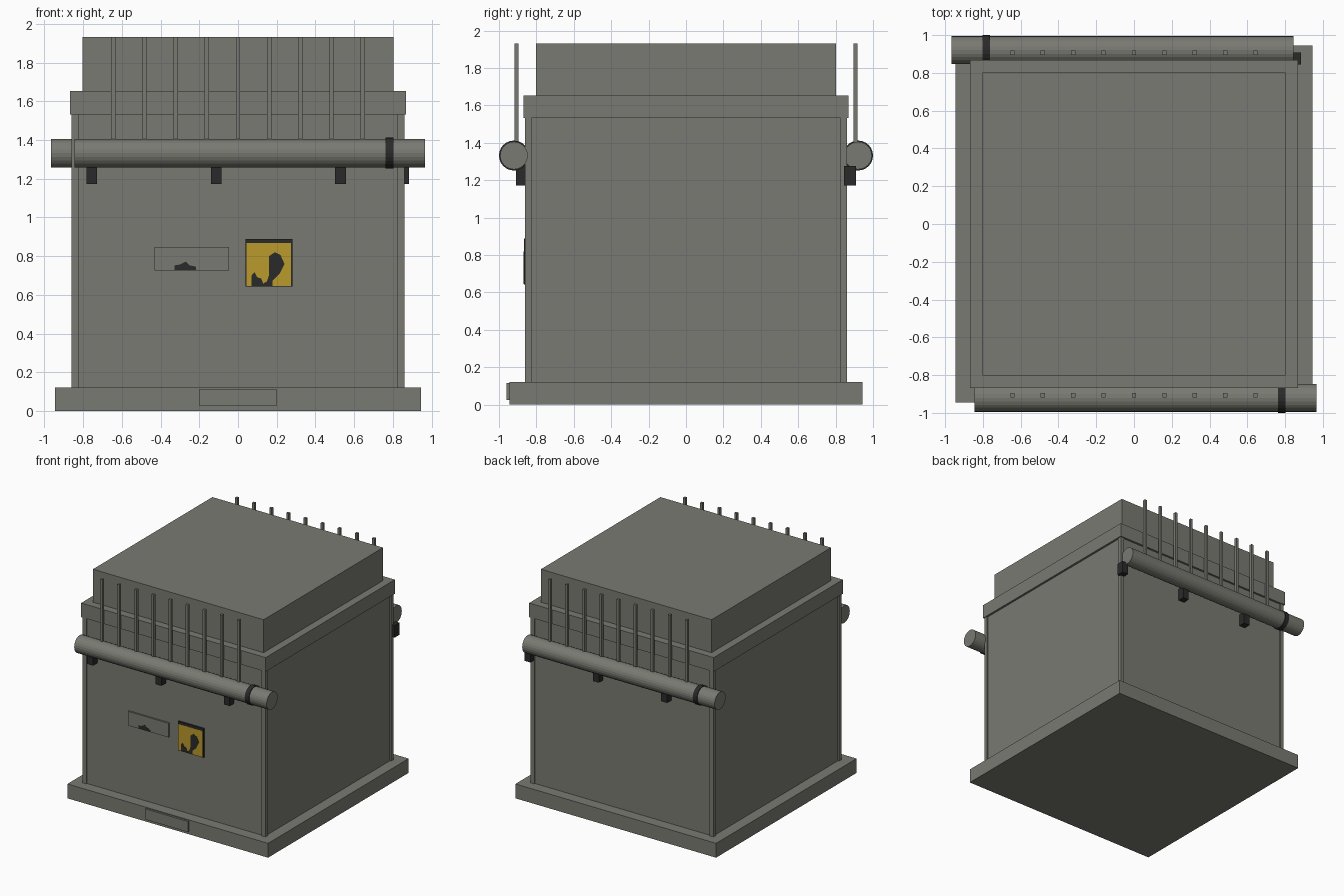
import bpy, bmesh
from mathutils import Matrix

if "Cube" in bpy.data.objects:
    bpy.data.objects.remove(bpy.data.objects["Cube"], do_unlink=True)


def material(name, r, g, b):
    m = bpy.data.materials.new(name)
    m.use_nodes = True
    m.diffuse_color = (r, g, b, 1)
    m.node_tree.nodes["Principled BSDF"].inputs["Base Color"].default_value = (r, g, b, 1)
    return m


grey = material("grey paint", 0.195, 0.195, 0.17)
black = material("black rubber", 0.023, 0.023, 0.023)
yellow = material("warning yellow", 0.49, 0.32, 0.025)


def finish(name, bm, mat):
    mesh = bpy.data.meshes.new(name)
    bmesh.ops.recalc_face_normals(bm, faces=bm.faces)
    bm.to_mesh(mesh)
    bm.free()
    mesh.materials.append(mat)
    obj = bpy.data.objects.new(name, mesh)
    bpy.context.collection.objects.link(obj)
    return obj


def box(name, xs, ys, zs, mat=grey):
    bm = bmesh.new()
    bmesh.ops.create_cube(bm, size=1)
    for v in bm.verts:
        for i, (lo, hi) in enumerate((xs, ys, zs)):
            v.co[i] = lo if v.co[i] < 0 else hi
    return finish(name, bm, mat)


def block(name, half, z0, z1):
    return box(name, (-half, half), (-half, half), (z0, z1))


def tube(name, x0, x1, y, z, radius, mat=grey):
    bm = bmesh.new()
    turn = Matrix.Translation(((x0 + x1) / 2, y, z)) @ Matrix.Rotation(1.5707963, 4, 'Y')
    bmesh.ops.create_cone(bm, cap_ends=True, segments=24, radius1=radius,
                          radius2=radius, depth=abs(x1 - x0), matrix=turn)
    return finish(name, bm, mat)


def patch(name, y, points, mat):
    # thin painted shape on the front, outlined in x and z
    bm = bmesh.new()
    face = bm.faces.new([bm.verts.new((x, y, z)) for x, z in points])
    out = bmesh.ops.extrude_face_region(bm, geom=[face])
    for v in out["geom"]:
        if isinstance(v, bmesh.types.BMVert):
            v.co.y += 0.002
    return finish(name, bm, mat)


# Main housing
block("base_plinth", 0.944, 0, 0.122)
block("body", 0.85, 0.122, 1.55)
block("collar", 0.868, 1.532, 1.652)
block("top_block", 0.803, 1.652, 1.932)

# Corner posts
for sx in (-1, 1):
    for sy in (-1, 1):
        box("corner_post", sorted((sx * 0.825, sx * 0.86)),
            sorted((sy * 0.825, sy * 0.86)), (0.122, 1.532))

# Pipe assemblies: the back one is turned around
for side, s, first in (("front", -1, -0.755), ("back", 1, -0.43)):
    y = s * 0.92
    tube(side + "_pipe", s * 0.845, -s * 0.965, y, 1.332, 0.074)
    tube(side + "_clamp", -s * 0.763, -s * 0.802, y, 1.332, 0.08, black)
    for i in range(3):
        x = first + i * 0.6425
        box(side + "_bracket", (x - 0.028, x + 0.028),
            sorted((s * 0.845, s * 0.908)), (1.172, 1.275), black)
    for i in range(-4, 5):
        x = i * 0.161
        box(side + "_rod", (x - 0.011, x + 0.011),
            sorted((s * 0.896, s * 0.918)), (1.35, 1.932))

# Front plates
box("base_plate", (-0.2, 0.2), (-0.96, -0.94), (0.025, 0.115))
box("name_plate", (-0.43, -0.047), (-0.865, -0.84), (0.727, 0.847))
box("sign_back", (0.04, 0.282), (-0.865, -0.84), (0.642, 0.888), black)
box("sign_face", (0.044, 0.275), (-0.867, -0.86), (0.645, 0.868), yellow)

# Worn dark marks
patch("sign_upper_mark", -0.869,
      [(0.16, 0.8), (0.19, 0.82), (0.22, 0.805), (0.24, 0.76), (0.215, 0.71),
       (0.175, 0.67), (0.16, 0.7)], black)
patch("sign_lower_mark", -0.869,
      [(0.07, 0.645), (0.07, 0.7), (0.085, 0.717), (0.1, 0.69), (0.12, 0.685),
       (0.13, 0.658), (0.15, 0.67), (0.16, 0.7), (0.18, 0.69), (0.178, 0.645)], black)
patch("name_plate_mark", -0.867,
      [(-0.328, 0.729), (-0.328, 0.752), (-0.3, 0.757), (-0.27, 0.772),
       (-0.25, 0.753), (-0.217, 0.745), (-0.217, 0.729)], black)
